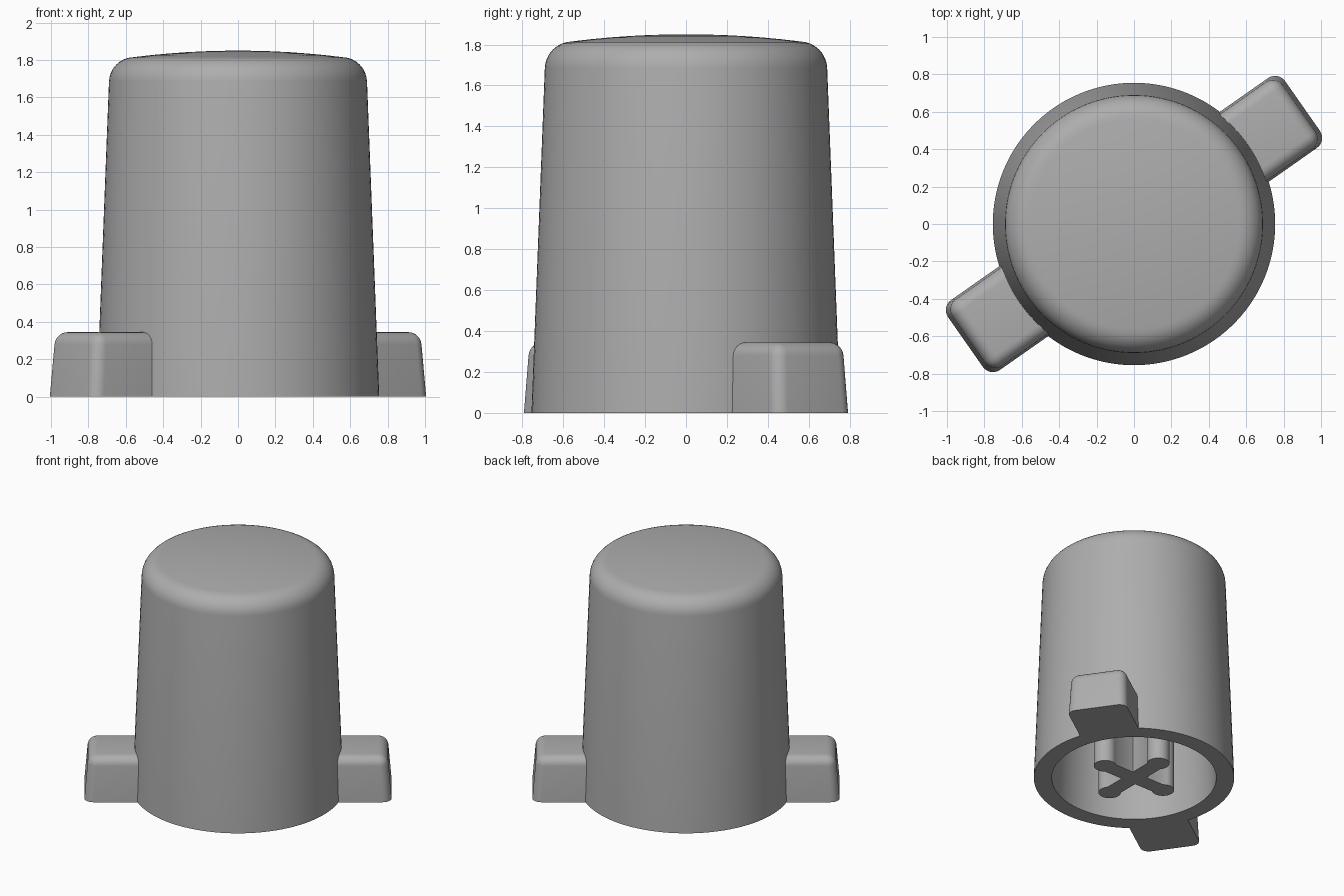
import bpy, bmesh, math
from mathutils import Matrix

cube = bpy.data.objects.get("Cube")
if cube:
    bpy.data.objects.remove(cube, do_unlink=True)

grey = bpy.data.materials.new("plain grey")
grey.use_nodes = True
colour = (0.42, 0.42, 0.42, 1)
grey.diffuse_color = colour
grey.node_tree.nodes["Principled BSDF"].inputs["Base Color"].default_value = colour


def finish(name, bm):
    bmesh.ops.recalc_face_normals(bm, faces=bm.faces)
    mesh = bpy.data.meshes.new(name)
    bm.to_mesh(mesh)
    bm.free()
    mesh.materials.append(grey)
    obj = bpy.data.objects.new(name, mesh)
    bpy.context.collection.objects.link(obj)
    bpy.ops.object.select_all(action="DESELECT")
    obj.select_set(True)
    bpy.context.view_layer.objects.active = obj
    bpy.ops.object.shade_smooth_by_angle(angle=math.radians(35))
    return obj


def arc(cx, cz, r, start, end, steps):
    angles = [math.radians(start + (end - start) * i / steps) for i in range(steps + 1)]
    return [(cx + r * math.cos(a), cz + r * math.sin(a)) for a in angles]


# Hollow tapered cap: outside wall, rounded shoulder, shallow dome, then inner bore
dome = [(0.56 * (1 - i / 6), 1.815 + 0.035 * (1 - (1 - i / 6) ** 2)) for i in range(1, 7)]
profile = [(0, 1.66), (0.55, 1.66), (0.62, 0), (0.755, 0)]
profile += arc(0.555, 1.68, 0.135, 2, 88, 8) + dome
bm = bmesh.new()
verts = [bm.verts.new((r, 0, z)) for r, z in profile]
edges = [bm.edges.new(pair) for pair in zip(verts, verts[1:])]
bmesh.ops.spin(bm, geom=verts + edges, cent=(0, 0, 0), axis=(0, 0, 1),
               angle=math.tau, steps=96)
bmesh.ops.remove_doubles(bm, verts=bm.verts, dist=0.0005)
finish("cap", bm)


# Tapered side tabs with rounded top and outer corners
def tab(name, turn):
    x0, x1, half, height, draft = 0.66, 1.1, 0.228, 0.345, 0.028
    bm = bmesh.new()
    bmesh.ops.create_cube(bm, size=1)
    for v in bm.verts:
        top = v.co.z > 0
        inset = draft if top else 0
        v.co.x = x1 - inset if v.co.x > 0 else x0
        v.co.y = math.copysign(half - inset * 0.5, v.co.y)
        v.co.z = height if top else 0
    rounded = [e for e in bm.edges
               if all(v.co.z > 0.1 for v in e.verts) and any(v.co.x > 0.9 for v in e.verts)
               or all(v.co.x > 0.9 for v in e.verts) and any(v.co.z > 0.1 for v in e.verts)]
    bmesh.ops.bevel(bm, geom=rounded, offset=0.065, segments=6, profile=0.5, affect="EDGES")
    bm.transform(Matrix.Rotation(math.radians(turn), 4, "Z"))
    finish(name, bm)


tab("left_tab", 35)
tab("right_tab", 215)

# Cross-shaped stem with rounded arm ends, running up to the ceiling of the bore
neck, lobe, reach = 0.065, 0.085, 0.285
arm = [(neck, neck)] + [(y, x) for x, y in arc(reach, 0, lobe, 130, -130, 14)]
outline = []
for k in range(4):
    a = -k * math.pi / 2
    quarter = [(-neck, neck)] + arc(0, reach, lobe, 220, -40, 14)
    outline += [(x * math.cos(a) - y * math.sin(a), x * math.sin(a) + y * math.cos(a))
                for x, y in quarter]
bm = bmesh.new()
base = bm.faces.new([bm.verts.new((x, y, 0)) for x, y in outline])
top = bmesh.ops.extrude_face_region(bm, geom=[base], use_keep_orig=True)["geom"]
bmesh.ops.translate(bm, vec=(0, 0, 1.665),
                    verts=[g for g in top if isinstance(g, bmesh.types.BMVert)])
finish("stem", bm)
